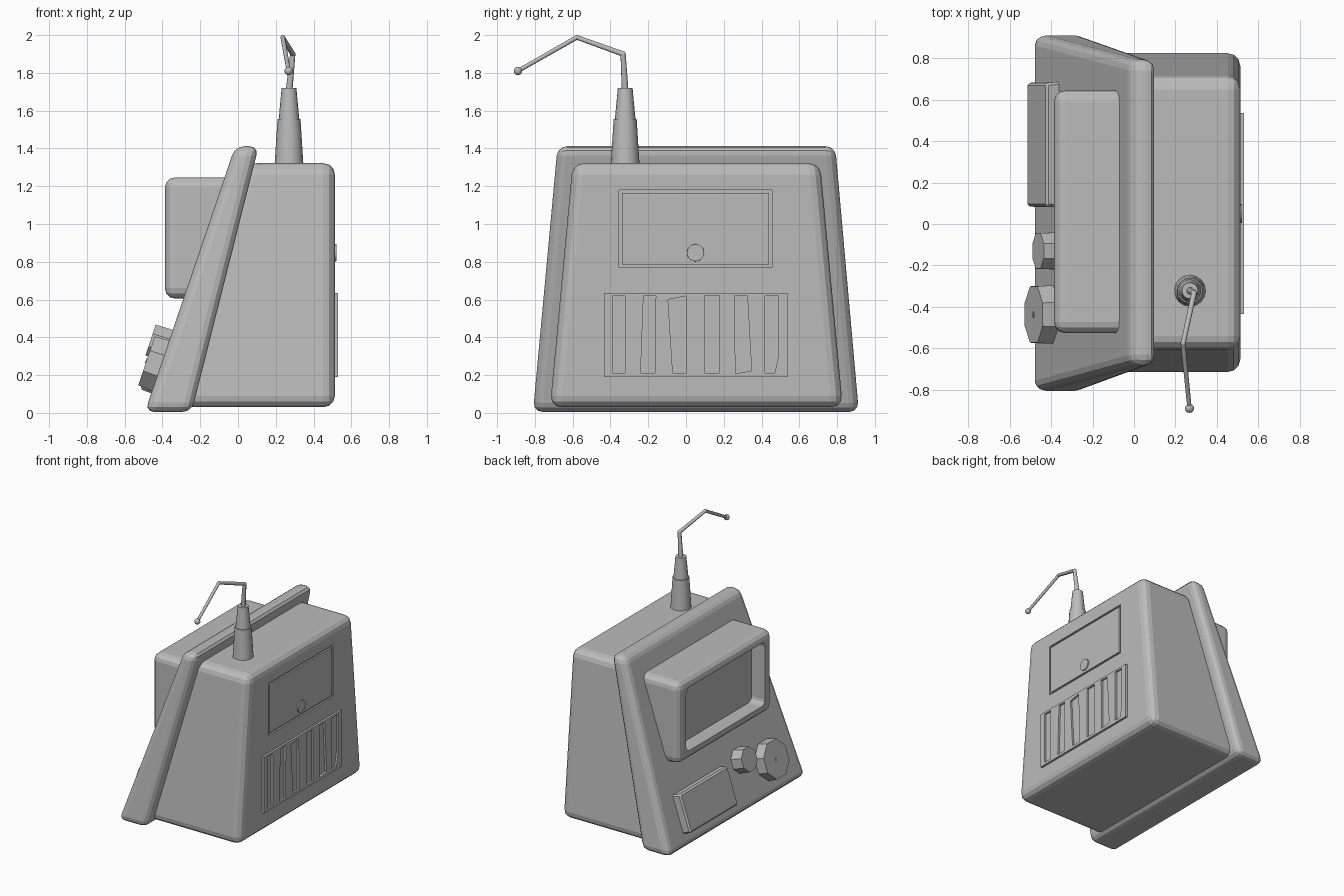
import bpy, bmesh, math
from mathutils import Matrix, Vector

if "Cube" in bpy.data.objects:
    bpy.data.objects.remove(bpy.data.objects["Cube"])

grey = bpy.data.materials.new("plain grey")
grey.diffuse_color = (0.5, 0.5, 0.5, 1)
grey.use_nodes = True
grey.node_tree.nodes["Principled BSDF"].inputs["Base Color"].default_value = grey.diffuse_color


def finish(bm, name, smooth=False, bevel=0, segs=3, cutter=False):
    """Turn a bmesh into a named object."""
    bmesh.ops.recalc_face_normals(bm, faces=bm.faces)
    me = bpy.data.meshes.new(name)
    bm.to_mesh(me)
    bm.free()
    ob = bpy.data.objects.new(name, me)
    bpy.context.collection.objects.link(ob)
    me.materials.append(grey)
    if smooth:
        bpy.ops.object.select_all(action='DESELECT')
        ob.select_set(True)
        bpy.context.view_layer.objects.active = ob
        bpy.ops.object.shade_smooth_by_angle(angle=math.radians(40))
    if bevel:
        m = ob.modifiers.new("round", 'BEVEL')
        m.width, m.segments, m.limit_method = bevel, segs, 'NONE'
    if cutter:
        ob.hide_render = True
        ob.hide_viewport = True
        ob.display_type = 'WIRE'
    return ob


def block(name, low, high, matrix=None, **kw):
    """Six-sided block from two (x0, x1, y0, y1, z) rectangles."""
    bm = bmesh.new()
    rings = []
    for x0, x1, y0, y1, z in (low, high):
        rings.append([bm.verts.new(p) for p in
                      ((x0, y0, z), (x1, y0, z), (x1, y1, z), (x0, y1, z))])
    a, b = rings
    bm.faces.new(a)
    bm.faces.new(b)
    for i in range(4):
        j = (i + 1) % 4
        bm.faces.new((a[i], a[j], b[j], b[i]))
    if matrix:
        bm.transform(matrix)
    return finish(bm, name, **kw)


def box(name, x, y, z, **kw):
    return block(name, (*x, *y, z[0]), (*x, *y, z[1]), **kw)


def prisms(name, outlines, x0, x1, **kw):
    """(y, z) outlines extruded along x."""
    bm = bmesh.new()
    for pts in outlines:
        f = bm.faces.new([bm.verts.new((x0, y, z)) for y, z in pts])
        ext = bmesh.ops.extrude_face_region(bm, geom=[f])
        vs = [v for v in ext["geom"] if isinstance(v, bmesh.types.BMVert)]
        bmesh.ops.translate(bm, verts=vs, vec=(x1 - x0, 0, 0))
    return finish(bm, name, **kw)


def tube(bm, p, q, r1, r2, sides):
    """Tapered cylinder between two points."""
    p, q = Vector(p), Vector(q)
    d = q - p
    m = Matrix.Translation((p + q) / 2) @ d.to_track_quat('Z', 'Y').to_matrix().to_4x4()
    bmesh.ops.create_cone(bm, cap_ends=True, segments=sides, radius1=r1,
                          radius2=r2, depth=d.length, matrix=m)


def cut(target, cutter):
    m = target.modifiers.new("cut", 'BOOLEAN')
    m.operation, m.solver, m.object = 'DIFFERENCE', 'EXACT', cutter


def rounded_rect(y0, y1, z0, z1, r):
    pts = []
    for cy, cz, a0 in ((y1 - r, z1 - r, 0), (y0 + r, z1 - r, 90),
                       (y0 + r, z0 + r, 180), (y1 - r, z0 + r, 270)):
        for k in range(4):
            a = math.radians(a0 + 30 * k)
            pts.append((cy + r * math.cos(a), cz + r * math.sin(a)))
    return pts


def rect(y0, y1, z0, z1):
    return [(y0, z0), (y1, z0), (y1, z1), (y0, z1)]


# Main cabinet and slanted front panel
body = block("cabinet", (-0.33, 0.513, -0.72, 0.83, 0.03),
             (0.04, 0.513, -0.60, 0.71, 1.322), bevel=0.06)
block("front_panel", (-0.493, -0.245, -0.81, 0.915, 0.005),
      (-0.015, 0.11, -0.68, 0.79, 1.412), bevel=0.05)

# Screen housing with recessed screen
housing = box("screen_housing", (-0.387, 0.03), (-0.527, 0.645), (0.605, 1.247), bevel=0.055)
cut(housing, prisms("screen_cutter", [rounded_rect(-0.43, 0.55, 0.68, 1.18, 0.04)],
                    -0.6, -0.272, cutter=True))

# Controls sit on the slanted panel: local x up the slope, local z outward
slope = Vector((0.32, 0, 0.947)).normalized()
normal = Vector((-slope.z, 0, slope.x))


def on_panel(y, z):
    m = Matrix((slope, (0, 1, 0), normal)).transposed().to_4x4()
    m.translation = (-0.493 + 0.338 * z, y, z)
    return m


block("button_plate", (-0.15, 0.15, -0.305, 0.305, -0.03),
      (-0.148, 0.148, -0.30, 0.295, 0.065), matrix=on_panel(0.385, 0.245),
      bevel=0.012, segs=1)

for name, y, z, r, h in (("large_knob", -0.437, 0.25, 0.155, 0.08),
                         ("small_knob", -0.13, 0.355, 0.098, 0.095)):
    bm = bmesh.new()
    tube(bm, (0, 0, -0.03), (0, 0, h), r, r * 0.95, 8)
    bm.transform(Matrix.Rotation(math.radians(22.5), 4, 'Z'))
    bm.transform(on_panel(y, z))
    finish(bm, name)

bm = bmesh.new()
tube(bm, (0, 0, 0.07), (0, 0, 0.084), 0.014, 0.014, 8)
bm.transform(on_panel(-0.437, 0.25))
finish(bm, "knob_pin")

# Rear hatch: recessed frame, inner door and round latch
cut(body, prisms("hatch_cutter", [rect(-0.355, 0.455, 0.77, 1.18)], 0.50, 0.6, cutter=True))
prisms("hatch_door", [rect(-0.34, 0.44, 0.785, 1.165)], 0.49, 0.513)
bm = bmesh.new()
tube(bm, (0.50, 0.05, 0.848), (0.522, 0.05, 0.848), 0.047, 0.045, 20)
finish(bm, "hatch_latch", smooth=True)

# Rear vent plate with six uneven slots
vent = prisms("vent_plate", [rect(-0.435, 0.537, 0.19, 0.635)], 0.49, 0.53)
slots = [
    rect(-0.39, -0.323, 0.21, 0.62),
    [(-0.24, 0.21), (-0.165, 0.21), (-0.16, 0.62), (-0.225, 0.62)],
    [(-0.07, 0.21), (0.003, 0.21), (0.0, 0.618), (-0.095, 0.60)],
    rect(0.097, 0.178, 0.21, 0.62),
    [(0.262, 0.208), (0.347, 0.222), (0.325, 0.62), (0.257, 0.62)],
    [(0.417, 0.21), (0.47, 0.21), (0.49, 0.31), (0.49, 0.62), (0.417, 0.62)],
]
cut(vent, prisms("slot_cutter", slots, 0.515, 0.6, cutter=True))

# Antenna socket and bent rod with a ball tip
ax, ay = 0.27, -0.322
bm = bmesh.new()
tube(bm, (ax, ay, 1.30), (ax, ay, 1.555), 0.077, 0.061, 16)
tube(bm, (ax, ay, 1.55), (ax, ay, 1.72), 0.055, 0.039, 16)
finish(bm, "antenna_base", smooth=True, bevel=0)

path = [(ax, ay, 1.70), (0.29, -0.333, 1.90), (0.237, -0.578, 1.988), (0.268, -0.89, 1.81)]
radii = [0.018, 0.014, 0.012, 0.011]
bm = bmesh.new()
for i in range(3):
    tube(bm, path[i], path[i + 1], radii[i], radii[i + 1], 10)
for p, r in zip(path[1:], (0.014, 0.012, 0.022)):
    bmesh.ops.create_uvsphere(bm, u_segments=12, v_segments=8, radius=r,
                              matrix=Matrix.Translation(p))
finish(bm, "antenna_rod", smooth=True)
